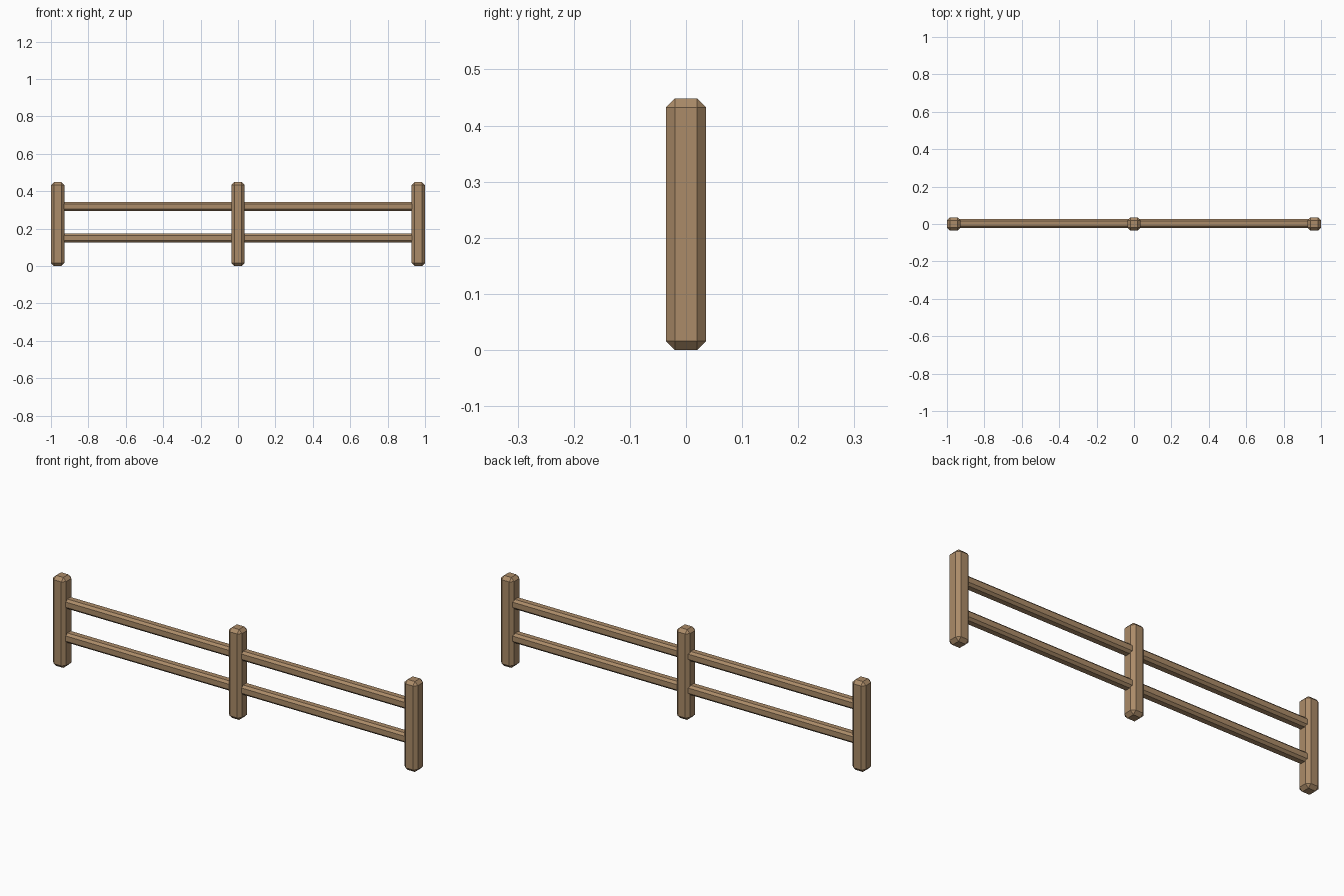
import bpy
import bmesh

if "Cube" in bpy.data.objects:
    bpy.data.objects.remove(bpy.data.objects["Cube"], do_unlink=True)

# Single weathered wood colour
wood = bpy.data.materials.new("light_brown_wood")
wood.use_nodes = True
colour = (0.41, 0.26, 0.14, 1)
wood.diffuse_color = colour
wood.node_tree.nodes["Principled BSDF"].inputs["Base Color"].default_value = colour


def timber(name, size, centre, chamfer):
    """A flat-shaded wooden beam with every edge chamfered."""
    mesh = bpy.data.meshes.new(name)
    bm = bmesh.new()
    bmesh.ops.create_cube(bm, size=1)
    bmesh.ops.scale(bm, vec=size, verts=bm.verts)
    bmesh.ops.bevel(bm, geom=bm.edges[:], offset=chamfer, segments=1,
                    profile=0.5, affect='EDGES')
    bm.to_mesh(mesh)
    bm.free()
    mesh.materials.append(wood)
    obj = bpy.data.objects.new(name, mesh)
    obj.location = centre
    bpy.context.collection.objects.link(obj)
    return obj


POST, HEIGHT, RAIL = 0.072, 0.448, 0.048
END = 1 - POST / 2

# Upright posts
for name, x in (("right_post", -END), ("middle_post", 0), ("left_post", END)):
    timber(name, (POST, POST, HEIGHT), (x, 0, HEIGHT / 2), 0.016)

# Horizontal rails, one pair per bay, ends buried in the posts
for side, sign in (("right", -1), ("left", 1)):
    for level, z in (("lower", 0.15), ("upper", 0.318)):
        timber(f"{side}_{level}_rail", (END, RAIL, RAIL),
               (sign * END / 2, 0.002, z), 0.011)
